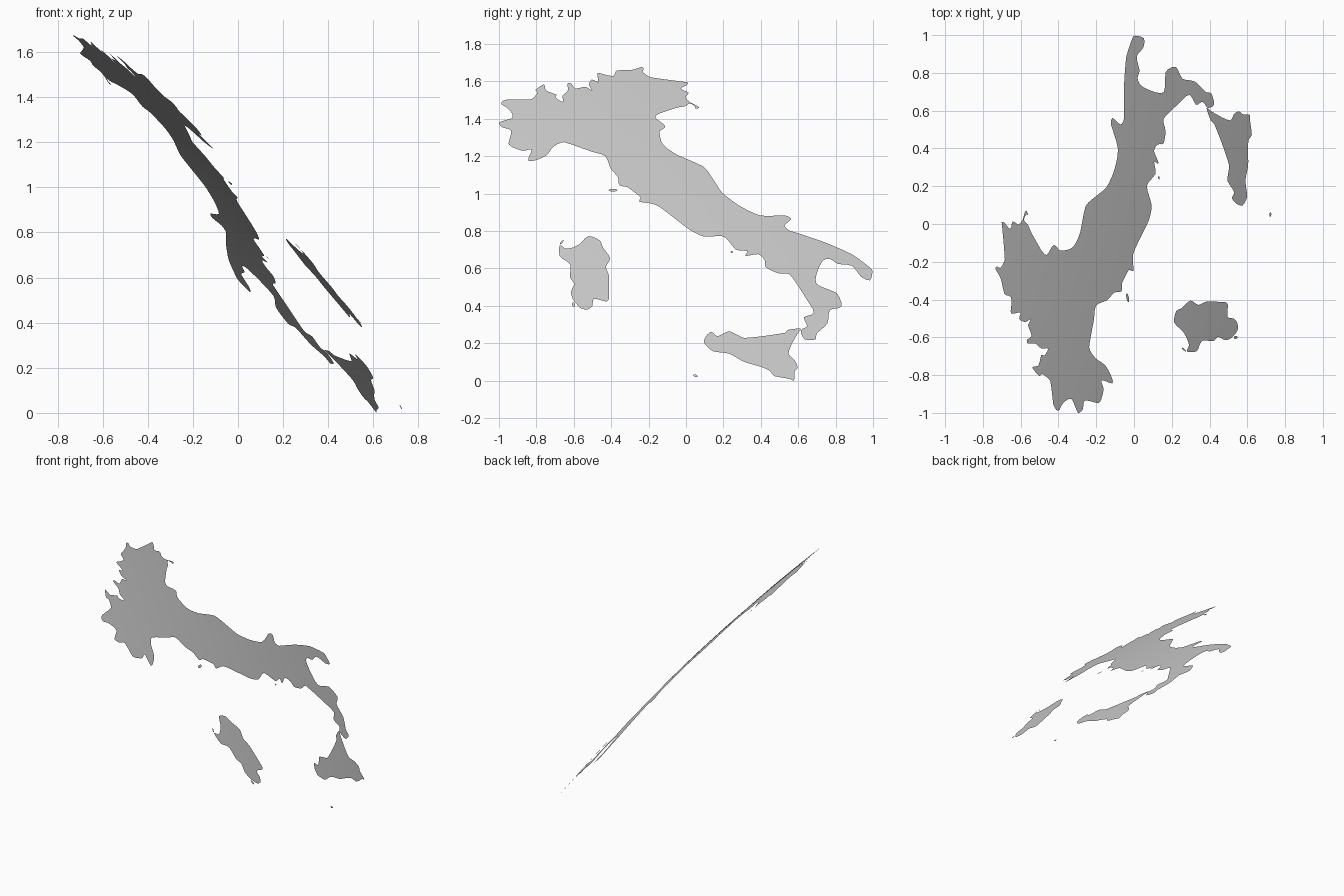
import bpy, bmesh
from math import sin, cos, radians, pi
from mathutils import Vector
from mathutils.geometry import delaunay_2d_cdt

# The land is a thin patch of a large globe, described in degrees (longitude, latitude)
RADIUS = 12.38
OFFSET = Vector((8.975, 2.009, 7.39))


def project(p):
    lon, lat = radians(p[0]), radians(p[1])
    return RADIUS * Vector((cos(lat) * cos(lon), cos(lat) * sin(lon), sin(lat))) - OFFSET


def smooth_loop(pts, steps=3):
    """Closed Hermite curve through the points, tangents clipped to avoid loops."""
    pts = [Vector(p) for p in pts]
    n = len(pts)
    tangents = []
    for i in range(n):
        a, b, c = pts[i - 1], pts[i], pts[(i + 1) % n]
        t = (c - a) * 0.5
        limit = 0.8 * min((b - a).length, (c - b).length)
        tangents.append(t * min(1.0, limit / max(t.length, 1e-6)))
    out = []
    for i in range(n):
        j = (i + 1) % n
        for k in range(steps):
            t = k / steps
            out.append(pts[i] * (2*t**3 - 3*t*t + 1) + tangents[i] * (t**3 - 2*t*t + t)
                       + pts[j] * (3*t*t - 2*t**3) + tangents[j] * (t**3 - t*t))
    return out


def land(name, outline, steps=3, grid=0.4):
    loop = smooth_loop(outline, steps)
    n = len(loop)
    area = sum(loop[i - 1].cross(loop[i]) for i in range(n))
    if area < 0:
        loop.reverse()
    # inner grid points let the surface follow the globe
    lo = [min(p[k] for p in loop) for k in (0, 1)]
    hi = [max(p[k] for p in loop) for k in (0, 1)]
    inner = [Vector((lo[0] + grid * (i + .5), lo[1] + grid * (j + .5)))
             for i in range(int((hi[0] - lo[0]) / grid))
             for j in range(int((hi[1] - lo[1]) / grid))]
    verts, _, faces, *_ = delaunay_2d_cdt(loop + inner, [], [list(range(n))], 1, 1e-5)
    bm = bmesh.new()
    bv = [bm.verts.new(project(v)) for v in verts]
    for f in faces:
        bm.faces.new([bv[i] for i in f]).smooth = True
    bmesh.ops.delete(bm, geom=[v for v in bm.verts if not v.link_faces], context='VERTS')
    mesh = bpy.data.meshes.new(name)
    bm.to_mesh(mesh)
    bm.free()
    bpy.context.collection.objects.link(bpy.data.objects.new(name, mesh))


# Mountain border, west to east
border = [
    (7.49, 43.79), (7.65, 44.16), (7.35, 44.12), (7.0, 44.25), (6.88, 44.38), (7.03, 44.82),
    (6.74, 44.93), (6.63, 45.11), (7.12, 45.26), (7.13, 45.43), (6.98, 45.63), (6.80, 45.74),
    (6.82, 45.84), (7.04, 45.92), (7.87, 45.92), (8.15, 46.16), (8.09, 46.26), (8.42, 46.46),
    (8.46, 46.24), (8.82, 46.09), (8.77, 45.99), (9.0, 45.83), (9.04, 46.06), (9.25, 46.23),
    (9.29, 46.49), (9.43, 46.48), (9.54, 46.31), (9.93, 46.37), (10.13, 46.24), (10.06, 46.44),
    (10.20, 46.63), (10.42, 46.55), (10.45, 46.86), (10.75, 46.80), (11.03, 46.77),
    (11.18, 46.96), (11.75, 46.98), (12.13, 47.09), (12.20, 47.02), (12.13, 46.91),
    (12.39, 46.71), (13.71, 46.53), (13.65, 46.43), (13.40, 46.30), (13.64, 46.16),
    (13.49, 45.99), (13.62, 45.82), (13.83, 45.70), (13.90, 45.62)]

# Coast, clockwise from the north-east corner
coast = [
    (13.73, 45.60), (13.77, 45.65), (13.60, 45.78), (13.40, 45.68), (13.10, 45.63),
    (12.43, 45.43), (12.23, 45.28), (12.52, 44.97), (12.28, 44.80), (12.26, 44.45),
    (12.40, 44.22), (12.75, 43.97), (13.56, 43.58), (13.80, 43.15), (14.01, 42.69),
    (14.50, 42.26), (15.15, 41.93), (15.96, 41.94), (16.18, 41.82), (15.90, 41.61),
    (16.01, 41.44), (17.05, 41.08), (17.95, 40.66), (18.46, 40.22), (18.51, 40.11),
    (18.34, 39.81), (18.06, 39.94), (17.86, 40.28), (17.40, 40.34), (17.18, 40.50),
    (16.93, 40.46), (16.65, 40.12), (16.51, 39.69), (17.11, 39.40), (17.16, 38.97),
    (16.75, 38.86), (16.56, 38.43), (16.14, 38.12), (16.06, 37.93), (15.70, 37.94),
    (15.65, 38.22), (15.88, 38.35), (15.84, 38.63), (16.20, 38.77), (16.08, 39.15),
    (15.70, 39.99), (15.30, 40.04), (14.93, 40.24), (14.95, 40.47), (14.77, 40.66),
    (14.34, 40.60), (14.43, 40.76), (14.05, 40.81), (13.74, 41.24), (13.09, 41.23),
    (12.63, 41.46), (12.08, 41.94), (11.64, 42.29), (11.10, 42.39), (11.16, 42.55),
    (10.78, 42.88), (10.51, 42.95), (10.51, 43.22), (10.30, 43.53), (10.19, 43.94),
    (9.75, 44.09), (8.83, 44.42), (8.44, 44.27), (8.14, 43.96), (7.75, 43.80)]
land("mainland", border + coast)

# Triangular southern island
land("south_island", [
    (15.65, 38.27), (15.52, 38.12), (15.25, 37.78), (15.09, 37.48), (15.25, 37.27),
    (15.29, 37.05), (15.16, 36.92), (15.10, 36.66), (14.95, 36.71), (14.50, 36.79),
    (14.35, 36.98), (14.02, 37.11), (13.60, 37.24), (13.17, 37.49), (12.68, 37.56),
    (12.44, 37.82), (12.52, 38.02), (12.73, 38.17), (12.90, 38.03), (13.29, 38.19),
    (13.50, 38.10), (13.75, 37.98), (14.42, 38.04), (15.10, 38.14), (15.25, 38.24)])

# Western island
land("west_island", [
    (9.20, 41.25), (9.55, 41.11), (9.62, 40.88), (9.81, 40.52), (9.63, 40.25),
    (9.69, 39.95), (9.58, 39.22), (9.48, 39.13), (9.10, 39.22), (9.02, 39.0),
    (8.86, 38.88), (8.63, 38.92), (8.42, 39.20), (8.39, 39.45), (8.52, 39.70),
    (8.41, 39.90), (8.48, 40.28), (8.38, 40.42), (8.16, 40.59), (8.20, 40.95),
    (8.38, 40.84), (8.60, 40.87), (8.85, 40.98)])

# Small islets: centre, half sizes, lean
for name, lon, lat, rx, ry, lean in [
        ("islet_tuscan_sea", 10.26, 42.78, .15, .045, .0),
        ("islet_north_west", 8.28, 41.05, .035, .07, .06),
        ("islet_south_west", 8.42, 39.03, .05, .07, .0),
        ("islet_bay", 13.90, 40.73, .05, .03, .0),
        ("islet_far_south", 11.99, 36.80, .06, .045, -.03)]:
    ring = [2 * pi * i / 9 for i in range(9)]
    land(name, [(lon + rx * cos(a) + lean * sin(a), lat + ry * sin(a)) for a in ring], 2)
